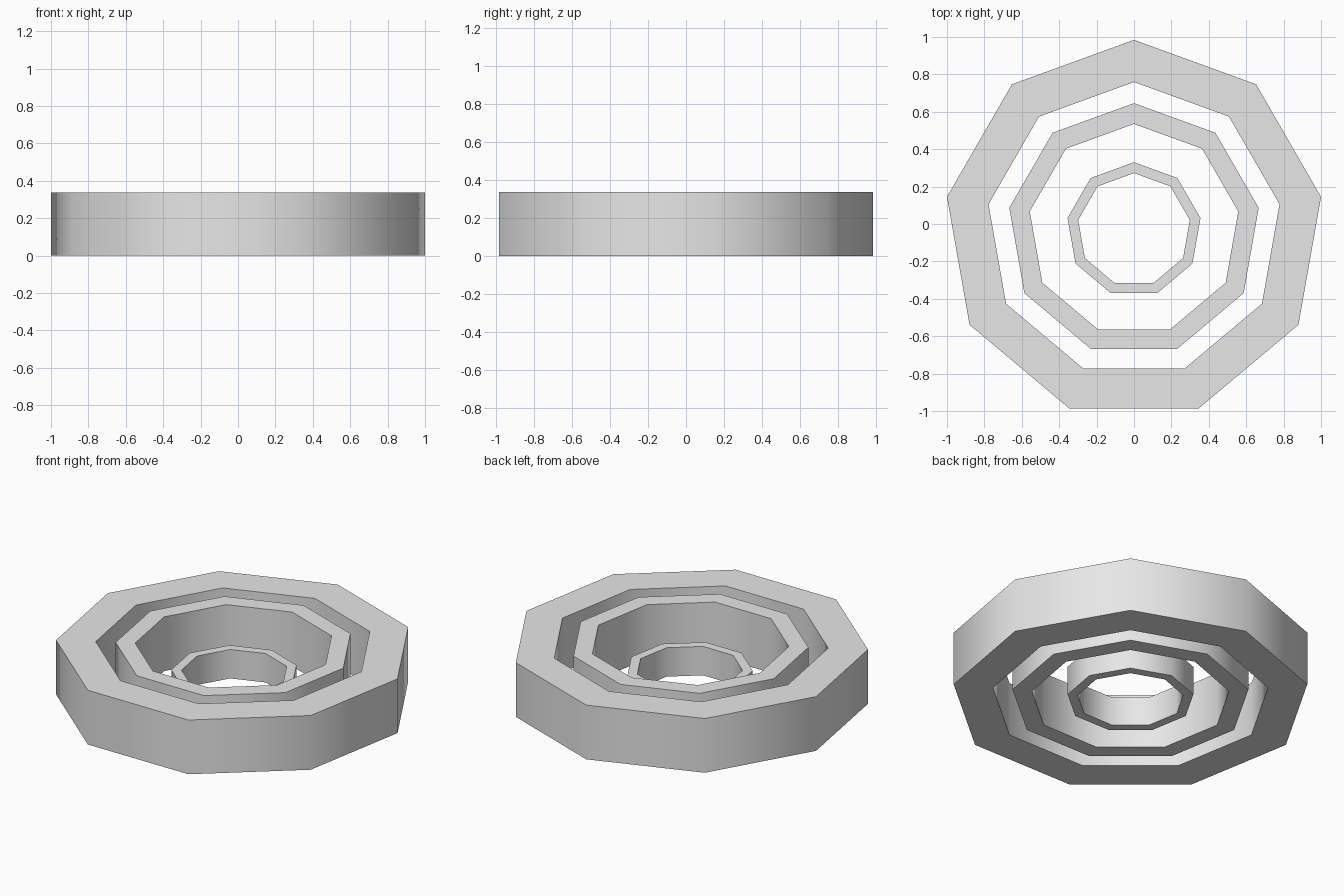
import bpy
import bmesh
import math

cube = bpy.data.objects.get("Cube")
if cube:
    bpy.data.objects.remove(cube, do_unlink=True)

SIDES = 9
CENTRE_Y = -0.031

# Single grey colour
grey = bpy.data.materials.new("light_grey")
grey.use_nodes = True
grey.diffuse_color = (0.8, 0.8, 0.8, 1)
grey.node_tree.nodes["Principled BSDF"].inputs["Base Color"].default_value = (0.8, 0.8, 0.8, 1)


def polygon_ring(name, outer, inner, height):
    """Nine-sided ring with a corner pointing to the back, standing on z = 0."""
    bm = bmesh.new()
    # Rectangular wall section, swept round the axis
    section = [(outer, 0), (outer, height), (inner, height), (inner, 0)]
    loops = []
    for i in range(SIDES):
        a = math.pi / 2 + i * math.tau / SIDES
        loops.append([bm.verts.new((r * math.cos(a), r * math.sin(a), z)) for r, z in section])
    for i in range(SIDES):
        here, there = loops[i], loops[(i + 1) % SIDES]
        for k in range(4):
            n = (k + 1) % 4
            bm.faces.new((here[k], there[k], there[n], here[n]))
    bmesh.ops.recalc_face_normals(bm, faces=bm.faces)
    mesh = bpy.data.meshes.new(name)
    bm.to_mesh(mesh)
    bm.free()
    mesh.materials.append(grey)
    obj = bpy.data.objects.new(name, mesh)
    obj.location.y = CENTRE_Y
    bpy.context.collection.objects.link(obj)

    # Walls blend round the ring, rims stay sharp
    bpy.ops.object.select_all(action="DESELECT")
    obj.select_set(True)
    bpy.context.view_layer.objects.active = obj
    bpy.ops.object.shade_smooth_by_angle(angle=math.radians(60))
    return obj


# Three concentric rings, the innermost one shorter
polygon_ring("outer_ring", 1.0154, 0.790, 0.3385)
polygon_ring("middle_ring", 0.677, 0.566, 0.3385)
polygon_ring("inner_ring", 0.361, 0.303, 0.1805)
